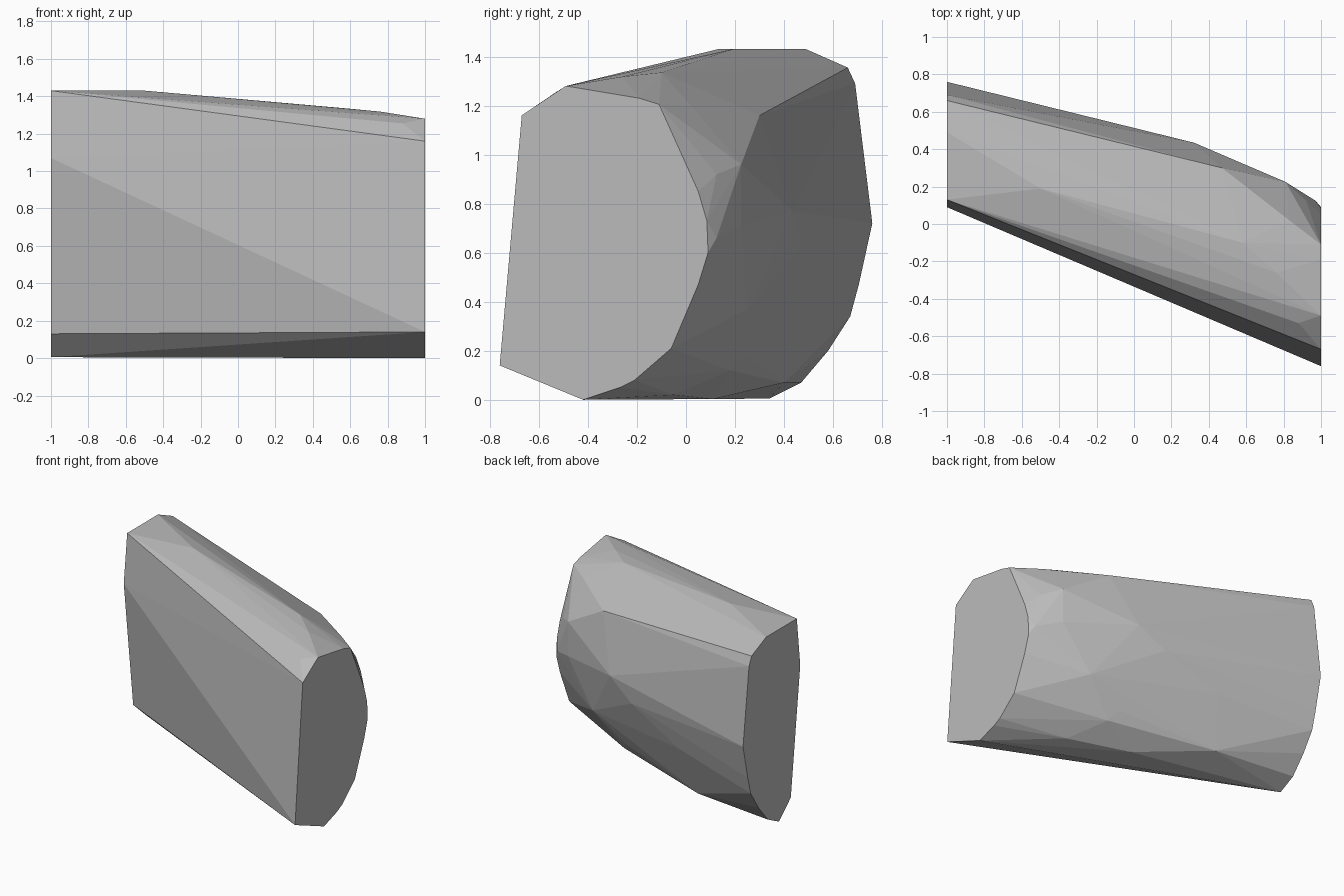
import bpy, bmesh, math

if "Cube" in bpy.data.objects:
    bpy.data.objects.remove(bpy.data.objects["Cube"])

# Flat end cuts as (y, z) outlines
RIGHT_END = [(-.76, .14), (-.67, 1.16), (-.49, 1.28), (-.19, 1.23), (-.11, 1.205),
             (.05, .85), (.085, .73), (.09, .6), (.05, .47), (-.06, .21),
             (-.21, .08), (-.27, .05), (-.42, 0)]
LEFT_END = [(.13, 1.43), (.09, 1.07), (.2, .13), (.34, .005), (.47, .07), (.58, .2),
            (.67, .34), (.705, .47), (.76, .72), (.69, 1.29), (.66, 1.355), (.49, 1.43)]

# Facet corners between the ends: crown, rounded back, underside
CROWN = [(-.5, .19, 1.43), (.58, -.1, 1.335), (.76, -.26, 1.318), (.88, -.53, 1.255),
         (.83, .02, 1.2), (.47, .3, 1.16)]
BACK = [(.32, .435, .77), (.81, .225, .96), (.81, .225, .705), (.97, .125, .66),
        (.92, .125, .92), (.12, .47, .63), (-.3, .52, .43), (.59, .25, .37)]
UNDERSIDE = [(.33, .24, .19), (.04, .25, .085), (.54, .1, .21), (.38, .18, .12),
             (.55, -.05, .02), (.12, .11, .003), (-.38, .4, .07)]

points = [(1, y, z) for y, z in RIGHT_END] + [(-1, y, z) for y, z in LEFT_END]
points += CROWN + BACK + UNDERSIDE

# Wrap the corners in one faceted convex block
bm = bmesh.new()
for p in points:
    bm.verts.new(p)
bmesh.ops.convex_hull(bm, input=bm.verts[:])
bmesh.ops.delete(bm, geom=[v for v in bm.verts if not v.link_faces], context='VERTS')

# Merge the coplanar triangles of the flat cuts
bmesh.ops.dissolve_limit(bm, angle_limit=math.radians(.3), verts=bm.verts[:], edges=bm.edges[:])
bmesh.ops.recalc_face_normals(bm, faces=bm.faces[:])
mesh = bpy.data.meshes.new("faceted_block")
bm.to_mesh(mesh)
bm.free()

# Plain grey material
grey = bpy.data.materials.new("plain grey")
grey.diffuse_color = (.5, .5, .5, 1)
grey.use_nodes = True
grey.node_tree.nodes["Principled BSDF"].inputs["Base Color"].default_value = grey.diffuse_color
mesh.materials.append(grey)
block = bpy.data.objects.new("faceted_block", mesh)
bpy.context.collection.objects.link(block)
